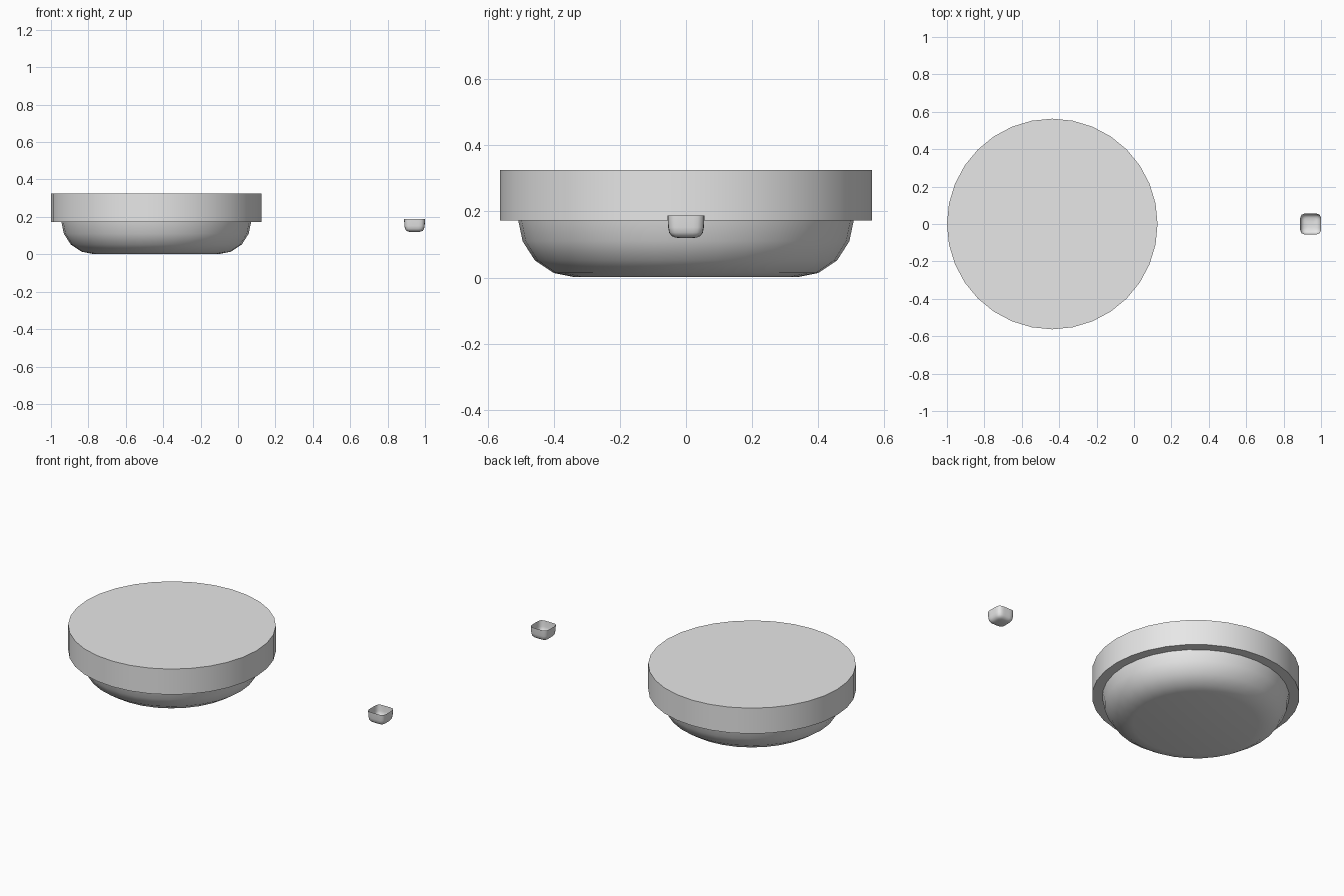
import bpy
import bmesh
from math import cos, sin, tau, radians

cube = bpy.data.objects.get("Cube")
if cube:
    bpy.data.objects.remove(cube, do_unlink=True)

grey = bpy.data.materials.new("light grey")
grey.use_nodes = True
colour = (0.8, 0.8, 0.8, 1)
grey.diffuse_color = colour
grey.node_tree.nodes["Principled BSDF"].inputs["Base Color"].default_value = colour


def turned(name, x, profile, power=2, close_start=False, close_end=False, sides=32, angle=30):
    """Sweep (radius, height) points around z; power above 2 squares the plan."""
    bm = bmesh.new()
    rings = []
    for radius, z in profile:
        ring = []
        for i in range(sides):
            c, s = cos(tau * i / sides), sin(tau * i / sides)
            r = radius / (abs(c) ** power + abs(s) ** power) ** (1 / power)
            ring.append(bm.verts.new((r * c, r * s, z)))
        rings.append(ring)
    for low, high in zip(rings, rings[1:]):
        for i in range(sides):
            j = (i + 1) % sides
            bm.faces.new((low[i], low[j], high[j], high[i]))
    if close_start:
        bm.faces.new(rings[0][::-1])
    if close_end:
        bm.faces.new(rings[-1])
    mesh = bpy.data.meshes.new(name)
    bm.to_mesh(mesh)
    bm.free()
    mesh.materials.append(grey)
    obj = bpy.data.objects.new(name, mesh)
    obj.location.x = x
    bpy.context.collection.objects.link(obj)
    bpy.ops.object.select_all(action="DESELECT")
    obj.select_set(True)
    bpy.context.view_layer.objects.active = obj
    bpy.ops.object.shade_smooth_by_angle(angle=radians(angle))
    return obj


# Wide disc with a flat top and an overhanging underside
turned("disc_top", -0.437, [(0.507, 0.172), (0.563, 0.172), (0.563, 0.325)], close_end=True)

# Rounded bowl beneath the disc
turned("bowl_base", -0.437,
       [(0.34, 0.002), (0.40, 0.014), (0.457, 0.052), (0.494, 0.11), (0.507, 0.172)],
       close_start=True, angle=40)

# Small open cup with a rounded square plan
turned("small_cup", 0.944,
       [(0.015, 0.119), (0.033, 0.121), (0.044, 0.126), (0.051, 0.136),
        (0.054, 0.152), (0.056, 0.188)],
       power=5, close_start=True, angle=60)
